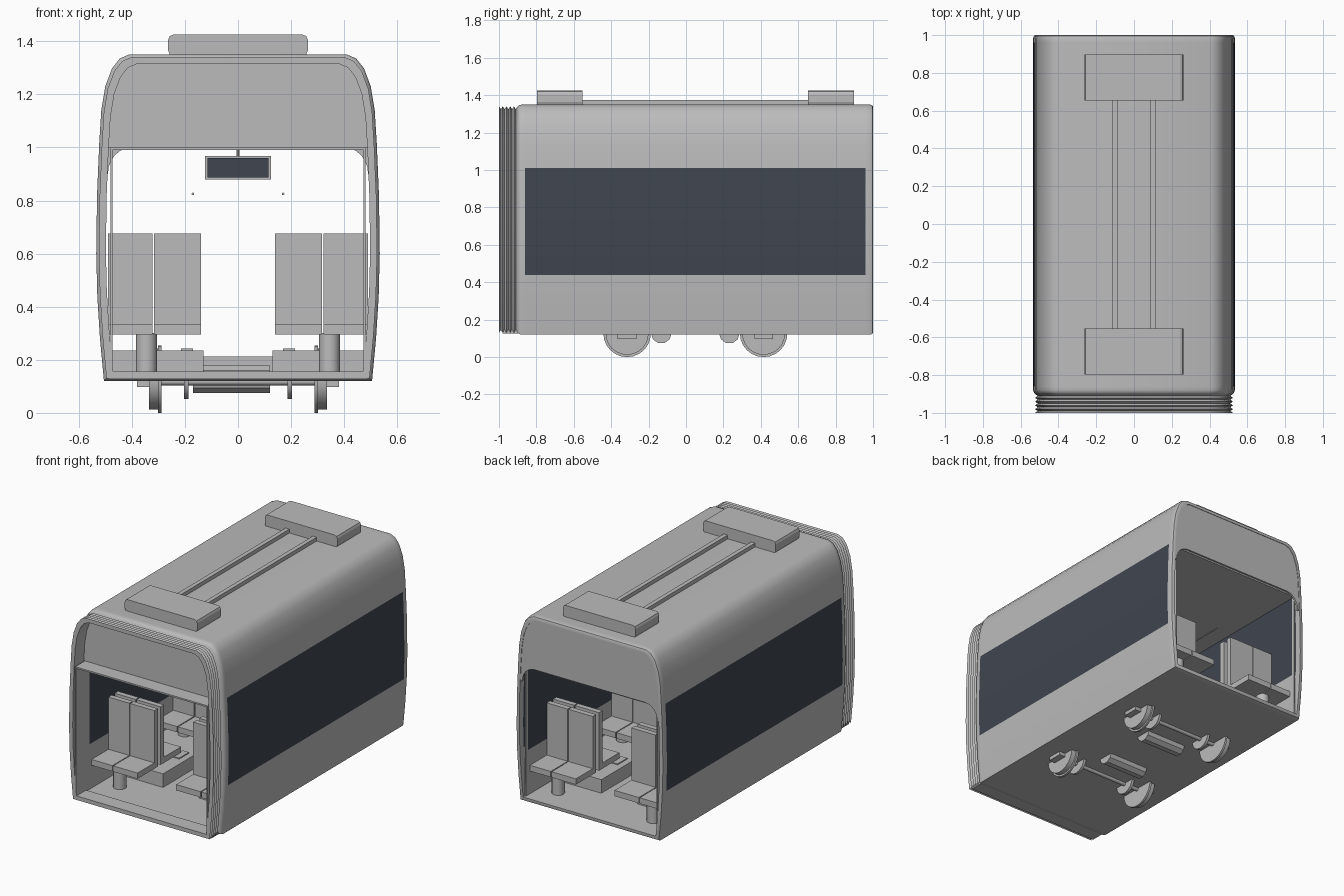
import bpy, bmesh, math
from mathutils import Matrix, Vector

cube = bpy.data.objects.get("Cube")
if cube:
    bpy.data.objects.remove(cube, do_unlink=True)


def material(name, rgb):
    m = bpy.data.materials.new(name)
    m.use_nodes = True
    m.diffuse_color = (*rgb, 1)
    m.node_tree.nodes["Principled BSDF"].inputs["Base Color"].default_value = (*rgb, 1)
    return m


GREY = material("light grey", (0.5, 0.5, 0.5))
GLASS = material("dark glass", (0.05, 0.06, 0.08))
MID = 0.05            # middle of the car body along y
FLOOR = 0.145
WIN_LOW, WIN_HIGH = 0.44, 1.01
WIN_FRONT, WIN_BACK = -0.86, 0.96


def finish(name, bm, mat=GREY, smooth=False):
    bmesh.ops.recalc_face_normals(bm, faces=bm.faces)
    mesh = bpy.data.meshes.new(name)
    bm.to_mesh(mesh)
    bm.free()
    mesh.materials.append(mat)
    ob = bpy.data.objects.new(name, mesh)
    bpy.context.collection.objects.link(ob)
    if smooth:
        bpy.ops.object.select_all(action='DESELECT')
        ob.select_set(True)
        bpy.context.view_layer.objects.active = ob
        bpy.ops.object.shade_smooth_by_angle(angle=math.radians(35))
    return ob


def add_box(bm, x, y, z):
    """Box from three (low, high) ranges."""
    size = [b - a for a, b in (x, y, z)]
    mid = Vector([(a + b) / 2 for a, b in (x, y, z)])
    bmesh.ops.create_cube(bm, size=1, matrix=Matrix.Translation(mid) @ Matrix.Diagonal((*size, 1)))


def box(name, x, y, z, mat=GREY):
    bm = bmesh.new()
    add_box(bm, x, y, z)
    return finish(name, bm, mat)


def add_rod(bm, axis, centre, r, length, n=24, r2=None):
    turn = {"x": Matrix.Rotation(math.pi / 2, 4, 'Y'),
            "y": Matrix.Rotation(math.pi / 2, 4, 'X'), "z": Matrix()}[axis]
    bmesh.ops.create_cone(bm, cap_ends=True, segments=n, radius1=r, radius2=r if r2 is None else r2,
                          depth=length, matrix=Matrix.Translation(centre) @ turn)


# Cross-section of the car body
half = [(0.505, 0.12), (0.52, 0.28), (0.53, WIN_LOW), (0.534, 0.6), (0.531, 0.82), (0.523, WIN_HIGH),
        (0.515, 1.14), (0.5, 1.23), (0.475, 1.297), (0.445, 1.335), (0.41, 1.35)]
section = half + [(-x, z) for x, z in reversed(half)]


def inset_section(d):
    cz = 0.735
    return [(x * (1 - d / 0.53), cz + (z - cz) * (1 - d / 0.615)) for x, z in section]


def tube(name, rings):
    """Closed loft through (y, inset) rings: outside, then back along the inside."""
    bm = bmesh.new()
    loops = [[bm.verts.new((x, y, z)) for x, z in inset_section(d)] for y, d in rings]
    n = len(section)
    for a, b in zip(loops, loops[1:] + loops[:1]):
        for i in range(n):
            bm.faces.new((a[i], a[(i + 1) % n], b[(i + 1) % n], b[i]))
    return finish(name, bm, smooth=True)


# Body shell with window bands
body = tube("body_shell", [(-0.9, 0.012), (-0.893, 0.004), (-0.88, 0), (WIN_FRONT, 0), (WIN_BACK, 0),
                           (0.985, 0), (0.996, 0.004), (1.0, 0.012), (1.0, 0.026),
                           (WIN_BACK, 0.026), (WIN_FRONT, 0.026), (-0.9, 0.026)])
body.data.materials.append(GLASS)
for f in body.data.polygons:
    c = f.center
    if WIN_LOW < c.z < WIN_HIGH and WIN_FRONT < c.y < WIN_BACK and abs(c.x) > 0.4:
        f.material_index = 1

# Folded gangway bellows
ribs = 5
folds = [(-1 + 0.1 * i / (2 * ribs), 0.024 if i % 2 else 0.01) for i in range(2 * ribs + 1)]
tube("gangway_bellows", folds + [(-0.9, 0.036), (-1.0, 0.036)])


# End walls above the doorways
def header(name, y, corner):
    bm = bmesh.new()
    upper = [p for p in inset_section(0.02) if p[1] > 0.995]
    opening = [(-0.495, 1.0), (0.495, 1.0)]
    if corner:
        arc = [(0.4 + 0.09 * math.sin(a), 0.9 + 0.1 * math.cos(a))
               for a in (math.radians(15 * k) for k in range(7))]
        opening = [(-0.505, 0.9)] + [(-x, z) for x, z in reversed(arc)] + arc + [(0.505, 0.9)]
    face = bm.faces.new([bm.verts.new((x, y, z)) for x, z in upper + opening])
    ext = bmesh.ops.extrude_face_region(bm, geom=[face])
    verts = [v for v in ext["geom"] if isinstance(v, bmesh.types.BMVert)]
    bmesh.ops.translate(bm, verts=verts, vec=(0, 0.012, 0))
    finish(name, bm)


header("front_header", -0.9, False)
header("back_header", 0.985, True)

# Floor, ceiling and inner side panels
box("floor", (-0.49, 0.49), (-0.98, 0.99), (0.125, FLOOR))
box("ceiling", (-0.48, 0.48), (-1.0, 0.985), (0.99, 1.0))
for side, s in (("left", 1), ("right", -1)):
    xs = sorted((s * 0.473, s * 0.48))
    box(side + "_lower_panel", xs, (-1.0, 0.98), (FLOOR, WIN_LOW))
    box(side + "_inner_window", xs, (WIN_FRONT, WIN_BACK), (WIN_LOW, 0.99), GLASS)
    box(side + "_front_panel", xs, (-1.0, WIN_FRONT), (WIN_LOW, 0.99))
    box(side + "_back_panel", xs, (WIN_BACK, 0.98), (WIN_LOW, 0.99))


# Double seats: d is the facing direction along y
def seat(name, s, back_y, d, base):
    bm = bmesh.new()
    for a, b in ((0.14, 0.316), (0.322, 0.49)):
        xs = sorted((s * a, s * b))
        add_box(bm, xs, sorted((back_y, back_y + d * 0.21)), (0.295, 0.333))
        add_box(bm, xs, sorted((back_y, back_y + d * 0.035)), (0.333, 0.675))
    add_rod(bm, "z", (s * 0.345, back_y + d * 0.1, (base + 0.3) / 2), 0.04, 0.3 - base, 12)
    finish(name, bm, smooth=True)


for side, s in (("left", 1), ("right", -1)):
    for end, e in (("front", -1), ("back", 1)):
        tag = f"{side}_{end}"
        seat(tag + "_end_seat", s, MID + e * 0.68, e, FLOOR)
        seat(tag + "_bay_seat", s, MID + e * 0.65, -e, 0.23)
        seat(tag + "_middle_seat", s, MID + e * 0.01, e, 0.23)
        # Wheel housing and its hatch
        wy = MID + e * 0.365
        box(tag + "_wheel_housing", sorted((s * 0.13, s * 0.475)), (wy - 0.275, wy + 0.275), (FLOOR, 0.235))
        box(tag + "_hatch", sorted((s * 0.17, s * 0.215)), (wy - 0.05, wy + 0.05), (0.235, 0.242))
    box(side + "_middle_plinth", sorted((s * 0.13, s * 0.475)),
        (MID - 0.1, MID + 0.1), (FLOOR, 0.235))
box("aisle_step", (-0.13, 0.13), (MID - 0.09, MID + 0.09), (FLOOR, 0.212))

# Handrails and hanging passenger display
bm = bmesh.new()
for s in (1, -1):
    add_rod(bm, "y", (s * 0.17, MID, 0.825), 0.005, 1.1, 8)
finish("handrails", bm, smooth=True)
box("display_case", (-0.125, 0.125), (MID - 0.015, MID + 0.015), (0.88, 0.968))
for name, y in (("front", MID - 0.018), ("back", MID + 0.018)):
    box(name + "_display_screen", (-0.114, 0.114), (y - 0.003, y + 0.003), (0.886, 0.96), GLASS)
bm = bmesh.new()
add_rod(bm, "z", (0, MID, 0.98), 0.006, 0.03, 8)
finish("display_hanger", bm)

# Roof units and the conduits between them
for end, e in (("front", -1), ("back", 1)):
    ob = box(end + "_roof_unit", (-0.263, 0.263), (MID + e * 0.725 - 0.122, MID + e * 0.725 + 0.122),
             (1.345, 1.425))
    bm = bmesh.new()
    bm.from_mesh(ob.data)
    long_edges = [ed for ed in bm.edges if abs(ed.verts[0].co.y - ed.verts[1].co.y) > 0.1]
    bmesh.ops.bevel(bm, geom=long_edges, offset=0.02, segments=2, profile=0.5, affect='EDGES')
    bm.to_mesh(ob.data)
    bm.free()
for side, s in (("left", 1), ("right", -1)):
    box(side + "_roof_conduit", sorted((s * 0.085, s * 0.113)), (MID - 0.61, MID + 0.61), (1.345, 1.375))

# Running gear
for end, e in (("front", -1), ("back", 1)):
    wy = MID + e * 0.365
    bm = bmesh.new()
    for s in (1, -1):
        add_rod(bm, "x", (s * 0.318, wy, 0.127), 0.115, 0.034, 24)
        add_rod(bm, "x", (s * 0.295, wy, 0.127), 0.127, 0.014, 24)
        add_rod(bm, "x", (s * 0.195, wy, 0.127), 0.075, 0.018, 20)
        add_box(bm, sorted((s * 0.33, s * 0.38)), (wy - 0.05, wy + 0.05), (0.097, 0.15))
    add_rod(bm, "x", (0, wy, 0.118), 0.014, 0.6, 12)
    finish(end + "_wheelset", bm, smooth=True)
    bm = bmesh.new()
    add_rod(bm, "x", (-0.025, MID + e * 0.182, 0.127), 0.055, 0.29, 10)
    finish(end + "_motor", bm, smooth=True)
